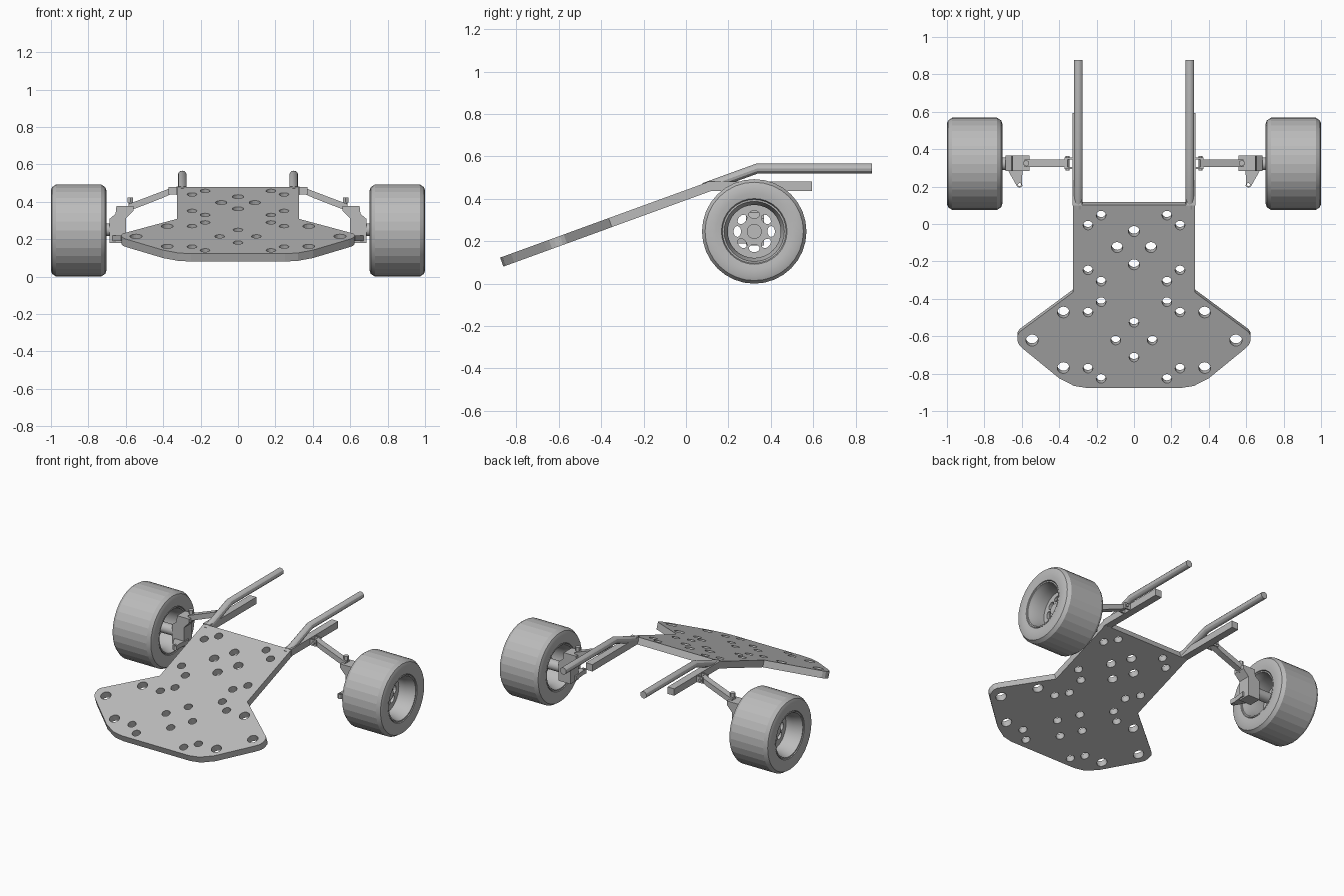
import bpy, bmesh, math
from mathutils import Matrix, Vector

if "Cube" in bpy.data.objects:
    bpy.data.objects.remove(bpy.data.objects["Cube"])

grey = bpy.data.materials.new("light_grey")
grey.diffuse_color = (0.5, 0.5, 0.5, 1)
grey.use_nodes = True
grey.node_tree.nodes["Principled BSDF"].inputs["Base Color"].default_value = grey.diffuse_color
WY, WZ, WR = 0.322, 0.2465, 0.2465      # wheel centre and radius


def finish(name, me, mirror=True, smooth=None):
    bm = bmesh.new()
    bm.from_mesh(me)
    bmesh.ops.remove_doubles(bm, verts=bm.verts, dist=1e-5)
    bmesh.ops.recalc_face_normals(bm, faces=bm.faces)
    bm.to_mesh(me)
    bm.free()
    me.materials.clear()
    me.materials.append(grey)
    ob = bpy.data.objects.new(name, me)
    bpy.context.collection.objects.link(ob)
    for p in me.polygons:
        p.use_smooth = False
    if smooth:
        bpy.ops.object.select_all(action='DESELECT')
        ob.select_set(True)
        bpy.context.view_layer.objects.active = ob
        bpy.ops.object.shade_smooth_by_angle(angle=math.radians(smooth))
    if mirror:
        ob.modifiers.new("mirror", 'MIRROR').use_mirror_merge = False
    return ob


def from_bm(name, bm, **kw):
    me = bpy.data.meshes.new(name)
    bm.to_mesh(me)
    bm.free()
    return finish(name, me, **kw)


def curve_mesh(splines, cyclic=True, **settings):
    cu = bpy.data.curves.new("path", 'CURVE')
    for k, v in settings.items():
        setattr(cu, k, v)
    for pts in splines:
        sp = cu.splines.new('POLY')
        sp.points.add(len(pts) - 1)
        for q, p in zip(sp.points, pts):
            q.co = (*p, 0, 1) if len(p) == 2 else (*p, 1)
        sp.use_cyclic_u = cyclic
    ob = bpy.data.objects.new("path", cu)
    bpy.context.collection.objects.link(ob)
    dg = bpy.context.evaluated_depsgraph_get()
    me = bpy.data.meshes.new_from_object(ob.evaluated_get(dg))
    bpy.data.objects.remove(ob)
    return me


def slab(name, outline, holes, thick, mat, **kw):
    me = curve_mesh([outline] + holes, dimensions='2D', fill_mode='BOTH', extrude=thick / 2)
    me.transform(mat)
    return finish(name, me, **kw)


def ring(cx, cy, rx, ry=None, rot=0, n=20):
    ry = ry or rx
    c, s = math.cos(rot), math.sin(rot)
    out = []
    for i in range(n):
        a = math.tau * i / n
        x, y = rx * math.cos(a), ry * math.sin(a)
        out.append((cx + c * x - s * y, cy + s * x + c * y))
    return out


def box(name, lo, hi):
    lo, hi = Vector(lo), Vector(hi)
    bm = bmesh.new()
    bmesh.ops.create_cube(bm, size=1, matrix=Matrix.Translation((lo + hi) / 2) @ Matrix.Diagonal((*(hi - lo), 1)))
    return from_bm(name, bm)


def rod(name, a, b, r, n=20):
    a, b = Vector(a), Vector(b)
    rot = (b - a).to_track_quat('Z', 'Y').to_matrix().to_4x4()
    bm = bmesh.new()
    bmesh.ops.create_cone(bm, cap_ends=True, segments=n, radius1=r, radius2=r, depth=(b - a).length,
                          matrix=Matrix.Translation((a + b) / 2) @ rot)
    return from_bm(name, bm, smooth=30)


def lathe(name, profile, n=32, flat_above=None):
    # closed (x, radius) profile turned about the wheel axle
    bm = bmesh.new()
    rows = [[bm.verts.new((x, WY + r * math.cos(math.tau * i / n), WZ + r * math.sin(math.tau * i / n)))
             for i in range(n)] for x, r in profile]
    for j in range(len(rows)):
        p, q = rows[j - 1], rows[j]
        for i in range(n):
            k = (i + 1) % n
            bm.faces.new((p[i], p[k], q[k], q[i]))
    ob = from_bm(name, bm, smooth=30)
    if flat_above:
        for p in ob.data.polygons:
            if math.hypot(p.center.y - WY, p.center.z - WZ) > flat_above:
                p.use_smooth = False
    return ob


# sloping perforated plate, top-view y stretched along the slope
C = math.cos(math.radians(20))
half = [(.25, -.877), (.32, -.866), (.40, -.825), (.59, -.67), (.614, -.647), (.623, -.625),
        (.623, -.595), (.612, -.577), (.325, -.365), (.325, .102)]
outline = [(x, y / C) for x, y in half] + [(-x, y / C) for x, y in reversed(half)]
hole_list = [(.176, .053, .026), (.246, 0, .026), (0, -.032, .03), (.09, -.118, .03), (0, -.21, .03),
             (.246, -.24, .026), (.176, -.3, .026), (.176, -.41, .026), (.246, -.465, .026),
             (.378, -.465, .032), (0, -.52, .026), (.545, -.615, .033), (.098, -.615, .026),
             (0, -.706, .026), (.378, -.762, .032), (.246, -.765, .026), (.176, -.82, .026)]
holes = [ring(sx * x, (y - .007) / C, r) for x, y, r in hole_list for sx in ((1, -1) if x else (1,))]
slab("deck_plate", outline, holes, .045,
     Matrix.Translation((0, 0, .442)) @ Matrix.Rotation(math.radians(20), 4, 'X') @ Matrix.Translation((0, 0, -.0225)),
     mirror=False)

# bent tubes and straight rails behind the plate
me = curve_mesh([[(.298, .085, .452), (.298, .335, .543), (.298, .877, .543)]], cyclic=False,
                dimensions='3D', bevel_depth=.0235, bevel_resolution=4, use_fill_caps=True)
finish("bent_tube", me, smooth=30)
box("side_rail", (.279, .10, .437), (.328, .594, .483))

# tyres and rims
lathe("tyre", [(.72, .148), (.706, .155), (.703, .18), (.704, .215), (.71, .232), (.732, WR), (.972, WR),
               (.994, .232), (1, .215), (1, .18), (.996, .155), (.982, .148)], flat_above=.24)
lathe("rim", [(.718, .15), (.708, .15), (.708, .142), (.725, .137), (.76, .125), (.93, .125), (.975, .137),
              (.993, .142), (.993, .15), (.98, .15)])

# slotted wheel disc, turned to face along x
slots = []
for i in range(8):
    a = math.tau * i / 8
    slots.append(ring(.08 * math.cos(a), .08 * math.sin(a), .018, .026, a, 12))
to_x = Matrix(((0, 0, 1, .87), (1, 0, 0, WY), (0, 1, 0, WZ), (0, 0, 0, 1)))
slab("wheel_disc", ring(0, 0, .127, n=32), slots, .02, to_x)
rod("hub_cap", (.86, WY, WZ), (.905, WY, WZ), .035)
rod("axle", (.67, WY, WZ + .004), (.87, WY, WZ + .004), .034)

# steering upright, extruded along y from its front profile
xz = Matrix(((1, 0, 0, 0), (0, 0, -1, WY + .003), (0, 1, 0, 0), (0, 0, 0, 1)))
slab("upright", [(.56, .352), (.56, .378), (.65, .378), (.655, .335), (.688, .308), (.688, .18),
                 (.60, .18), (.60, .31)], [], .085, xz)
slab("steering_arm", [(.59, .325), (.685, .325), (.67, .28), (.625, .20), (.61, .194), (.597, .203), (.60, .24)],
     [ring(.612, .211, .008, n=12)], .03, Matrix.Translation((0, 0, .205)))

# link arm with its inner bracket and pivot bolts
slab("link_arm", [(.345, .448), (.355, .476), (.40, .458), (.585, .388), (.585, .36), (.56, .36), (.40, .422)],
     [], .042, xz)
for dy in (-.026, .026):
    y = WY + .003 + dy
    box("inner_bracket", (.322, y - .005, .438), (.372, y + .005, .478))
rod("inner_bolt", (.355, WY - .036, .458), (.355, WY + .042, .458), .01, 12)
rod("outer_bolt", (.575, WY + .003, .345), (.575, WY + .003, .415), .011, 12)
rod("outer_bolt_head", (.575, WY + .003, .397), (.575, WY + .003, .422), .017, 6)
